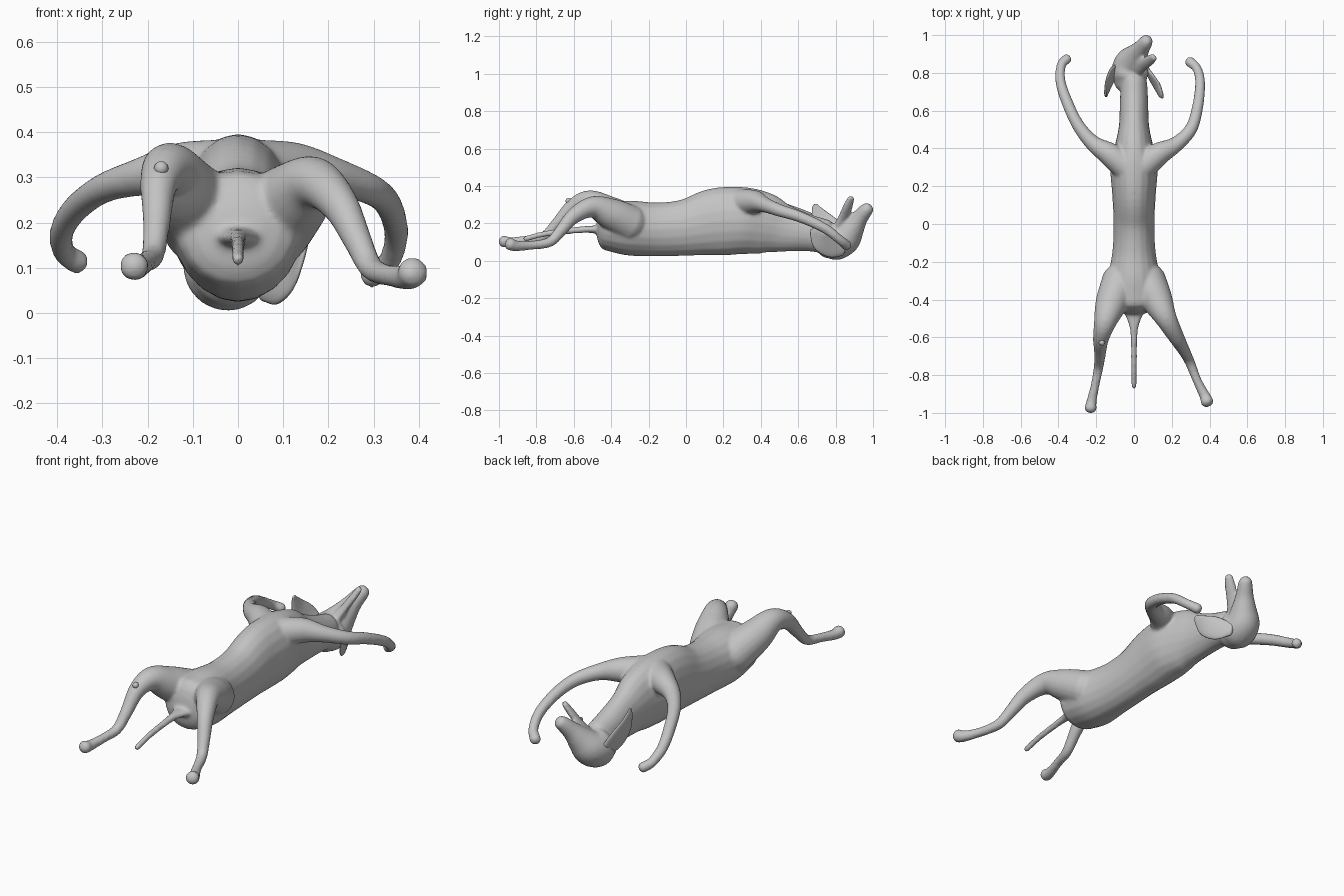
import bpy
import bmesh
from math import sin, cos, pi
from mathutils import Vector

cube = bpy.data.objects.get("Cube")
if cube:
    bpy.data.objects.remove(cube, do_unlink=True)

grey = bpy.data.materials.new("plain_grey")
grey.use_nodes = True
colour = (0.55, 0.55, 0.55, 1)
grey.diffuse_color = colour
grey.node_tree.nodes["Principled BSDF"].inputs["Base Color"].default_value = colour

SIDES = 20
STEPS = 5


def smooth_path(points):
    """Catmull-Rom path through (x, y, z, width, depth) points."""
    rows = [Vector(p if len(p) == 5 else (*p, p[-1])) for p in points]
    rows = [rows[0] * 2 - rows[1]] + rows + [rows[-1] * 2 - rows[-2]]
    out = []
    for a, b, c, d in zip(rows, rows[1:], rows[2:], rows[3:]):
        for i in range(STEPS):
            t = i / STEPS
            out.append((b * 2 + (c - a) * t + (a * 2 - b * 5 + c * 4 - d) * t ** 2
                        + (b * 3 - a - c * 3 + d) * t ** 3) / 2)
    return out + [rows[-2]]


def loft(bm, points, ref=(0, 0, 1), cap=0.8):
    """Closed elliptical tube with rounded ends."""
    path = smooth_path(points)
    spots = [Vector(p[:3]) for p in path]
    rings = []
    for i, p in enumerate(path):
        along = (spots[min(i + 1, len(path) - 1)] - spots[max(i - 1, 0)]).normalized()
        rings.append((spots[i], along, p[3], p[4]))

    def rounded(ring, sign):
        spot, along, w, d = ring
        reach = min(w, d) * cap * sign
        return [(spot + along * reach * sin(a), along, w * cos(a), d * cos(a))
                for a in (pi / 8, pi / 4, pi * 0.36, pi * 0.46)]

    rings = rounded(rings[0], -1)[::-1] + rings + rounded(rings[-1], 1)
    loops = []
    for spot, along, w, d in rings:
        side = along.cross(Vector(ref)).normalized()
        up = side.cross(along)
        loops.append([bm.verts.new(spot + side * w * cos(k * 2 * pi / SIDES)
                                   + up * d * sin(k * 2 * pi / SIDES))
                      for k in range(SIDES)])
    for a, b in zip(loops, loops[1:]):
        for k in range(SIDES):
            n = (k + 1) % SIDES
            bm.faces.new((a[k], a[n], b[n], b[k]))
    bm.faces.new(loops[0][::-1])
    bm.faces.new(loops[-1])


def finish(name, bm):
    bmesh.ops.recalc_face_normals(bm, faces=bm.faces)
    mesh = bpy.data.meshes.new(name)
    bm.to_mesh(mesh)
    bm.free()
    for face in mesh.polygons:
        face.use_smooth = True
    mesh.materials.append(grey)
    obj = bpy.data.objects.new(name, mesh)
    bpy.context.collection.objects.link(obj)
    return obj


body = bmesh.new()
# Torso and neck
loft(body, [(0, -.42, .185, .135, .13), (0, -.3, .175, .14, .147),
            (0, -.15, .168, .115, .144), (0, 0, .178, .108, .152),
            (0, .15, .207, .115, .18), (0, .3, .215, .125, .18),
            (0, .42, .2, .1, .165), (0, .52, .175, .08, .13),
            (0, .65, .15, .075, .1), (0, .75, .13, .07, .09)], cap=0.45)
# Skull and muzzle
loft(body, [(-.02, .76, .1, .088), (-.022, .8, .104, .1), (-.015, .85, .125, .09),
            (.01, .89, .175, .066), (.035, .925, .225, .047),
            (.06, .96, .268, .038), (.066, .972, .278, .034)])
# Open lower jaw
loft(body, [(0, .81, .16, .045, .03), (.04, .84, .225, .035, .02),
            (.08, .865, .29, .03, .018), (.105, .882, .335, .022, .015)])
# Tail
loft(body, [(0, -.42, .165, .08, .035), (0, -.5, .168, .04, .02),
            (0, -.58, .165, .019, .018), (0, -.75, .145, .016), (0, -.86, .118, .015)])
# Forelegs
loft(body, [(-.04, .3, .31, .075), (-.13, .37, .315, .062), (-.22, .43, .3, .042),
            (-.3, .53, .275, .033), (-.36, .66, .23, .03), (-.39, .76, .18, .027),
            (-.385, .84, .135, .025), (-.355, .875, .112, .027)])
loft(body, [(.04, .3, .31, .075), (.13, .37, .315, .062), (.22, .42, .3, .042),
            (.3, .5, .27, .034), (.335, .61, .235, .03), (.35, .74, .175, .027),
            (.335, .82, .115, .025), (.295, .86, .082, .028)])
# Hind legs
loft(body, [(-.07, -.3, .2, .1), (-.12, -.42, .265, .085), (-.153, -.52, .318, .06),
            (-.175, -.61, .285, .042), (-.18, -.69, .2, .031), (-.188, -.76, .13, .026),
            (-.205, -.85, .112, .023), (-.225, -.94, .1, .027), (-.23, -.975, .104, .033)])
loft(body, [(.07, -.3, .2, .1), (.12, -.4, .25, .085), (.17, -.5, .288, .058),
            (.225, -.6, .24, .042), (.265, -.67, .16, .032), (.295, -.73, .1, .027),
            (.335, -.83, .083, .024), (.375, -.91, .08, .029), (.387, -.94, .09, .035)])
dog = finish("dog_body", body)

# Blend the overlapping parts into one skin
remesh = dog.modifiers.new("skin", "REMESH")
remesh.mode = "VOXEL"
remesh.voxel_size = 0.008
remesh.use_smooth_shade = True
blend = dog.modifiers.new("blend", "SMOOTH")
blend.factor = 0.5
blend.iterations = 8

# Ears, flat flaps
right_ear = bmesh.new()
loft(right_ear, [(-.085, .83, .1, .035, .014), (-.12, .78, .15, .065, .014),
                 (-.142, .73, .21, .06, .011), (-.15, .7, .27, .03, .008),
                 (-.15, .69, .3, .012, .005)], ref=(-1, 0, 0))
finish("right_ear", right_ear)
left_ear = bmesh.new()
loft(left_ear, [(.055, .84, .06, .035, .014), (.09, .78, .075, .058, .014),
                (.125, .725, .105, .055, .011), (.145, .69, .145, .03, .008),
                (.152, .675, .168, .012, .005)], ref=(1, 0, 0))
finish("left_ear", left_ear)

# Small knob on the right knee
knob = bmesh.new()
bmesh.ops.create_uvsphere(knob, u_segments=12, v_segments=8, radius=0.016)
bmesh.ops.translate(knob, verts=knob.verts, vec=(-.17, -.628, .32))
finish("knee_knob", knob)
